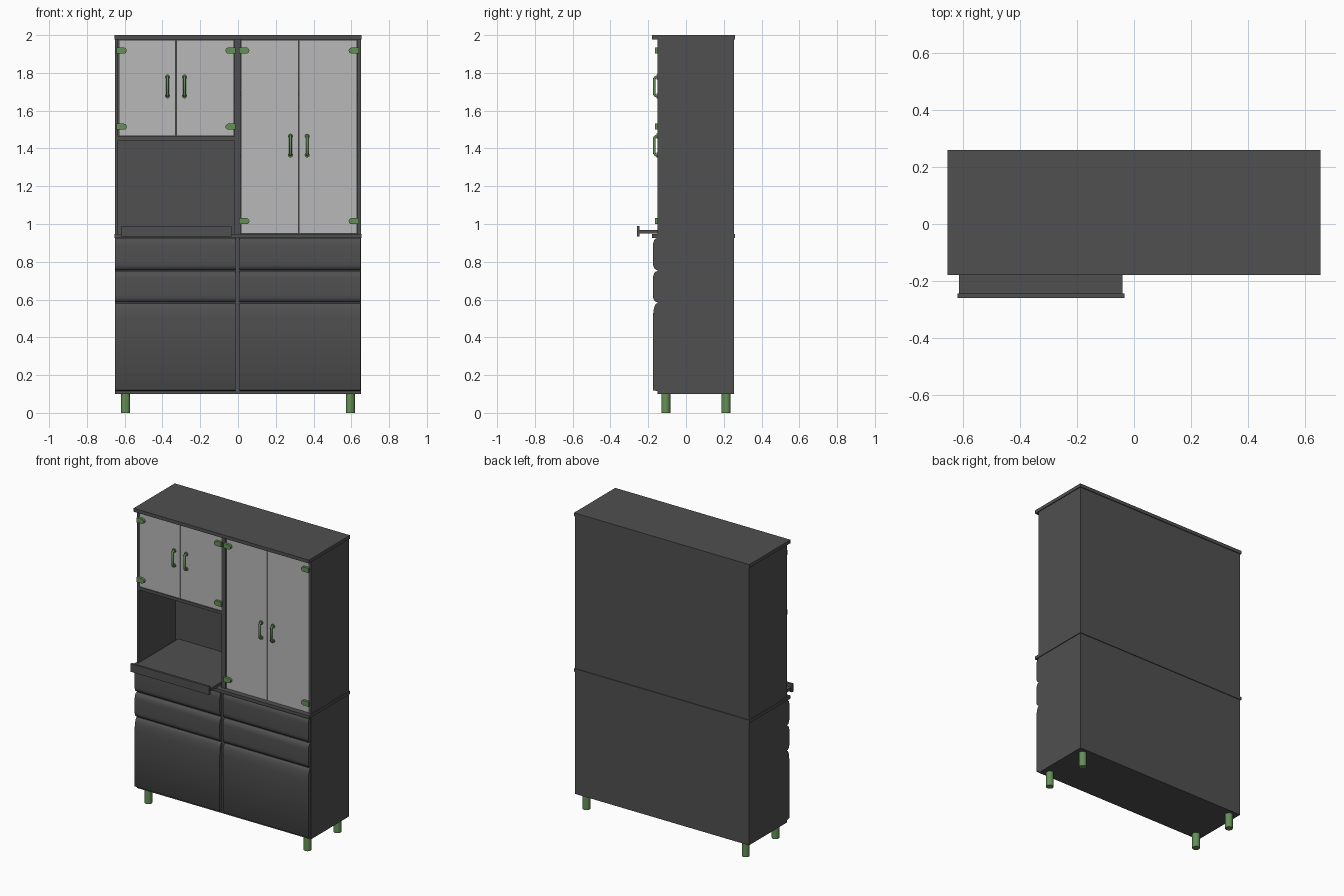
import bpy, bmesh, math
from mathutils import Matrix

if "Cube" in bpy.data.objects:
    bpy.data.objects.remove(bpy.data.objects["Cube"])


def material(name, rgb):
    m = bpy.data.materials.new(name)
    m.use_nodes = True
    m.diffuse_color = (*rgb, 1)
    m.node_tree.nodes["Principled BSDF"].inputs["Base Color"].default_value = (*rgb, 1)
    return m


GREY = material("dark grey", (0.08, 0.08, 0.08))
PALE = material("pale grey", (0.48, 0.48, 0.48))
GREEN = material("leaf green", (0.13, 0.28, 0.095))


def finish(name, bm, mat, smooth=False):
    bmesh.ops.recalc_face_normals(bm, faces=bm.faces)
    me = bpy.data.meshes.new(name)
    bm.to_mesh(me)
    bm.free()
    me.materials.append(mat)
    ob = bpy.data.objects.new(name, me)
    bpy.context.collection.objects.link(ob)
    if smooth:
        bpy.ops.object.select_all(action='DESELECT')
        ob.select_set(True)
        bpy.context.view_layer.objects.active = ob
        bpy.ops.object.shade_smooth_by_angle(angle=math.radians(35))
    return ob


def box(name, x, y, z, mat=GREY):
    bm = bmesh.new()
    size = [b - a for a, b in (x, y, z)]
    mid = [(a + b) / 2 for a, b in (x, y, z)]
    bmesh.ops.create_cube(bm, size=1, matrix=Matrix.Translation(mid) @ Matrix.Diagonal((*size, 1)))
    return finish(name, bm, mat)


def prism(name, points, offset, mat):
    """Extrude a closed outline along an offset vector."""
    bm = bmesh.new()
    face = bm.faces.new([bm.verts.new(p) for p in points])
    ext = bmesh.ops.extrude_face_region(bm, geom=[face])
    bmesh.ops.translate(bm, vec=offset, verts=[v for v in ext["geom"] if isinstance(v, bmesh.types.BMVert)])
    return finish(name, bm, mat, True)


FRONT, BACK = -0.15, 0.255
DEPTH = (FRONT, BACK)

# Carcass: lower block and overhanging slabs
box("lower_cabinet", (-0.65, 0.65), DEPTH, (0.10, 0.93))
box("worktop", (-0.655, 0.655), (-0.18, 0.26), (0.927, 0.948))
box("top_board", (-0.655, 0.655), (-0.18, 0.26), (1.977, 2.0))

# Upper cabinet panels
UP = (0.948, 1.977)
box("upper_right_side", (-0.65, -0.634), DEPTH, UP)
box("upper_left_side", (0.632, 0.65), DEPTH, UP)
box("centre_divider", (-0.018, 0.013), DEPTH, UP)
box("back_panel", (-0.634, 0.632), (0.24, BACK), UP)
box("niche_ceiling", (-0.634, -0.018), (FRONT, 0.24), (1.442, 1.462))
for i, z in enumerate((1.35, 1.68)):
    box(f"inner_shelf_{i + 1}", (0.013, 0.632), (-0.12, 0.24), (z, z + 0.015))

# Pull-out tray with a front lip
box("tray", (-0.615, -0.04), (-0.25, 0.24), (0.95, 0.968))
box("tray_lip", (-0.62, -0.034), (-0.26, -0.245), (0.935, 0.99))

# Drawer fronts with softly rounded edges
def drawer(name, x0, x1, z0, z1, top, bottom):
    y0, bulge, steps = -0.154, 0.021, 6
    pts = [(x0, FRONT, z0)]
    for i in range(steps + 1):
        a = math.pi / 2 * i / steps
        pts.append((x0, y0 - bulge * math.sin(a), z0 + bottom * (1 - math.cos(a))))
    for i in range(steps, -1, -1):
        a = math.pi / 2 * i / steps
        pts.append((x0, y0 - bulge * math.sin(a), z1 - top * (1 - math.cos(a))))
    pts.append((x0, FRONT, z1))
    prism(name, pts, (x1 - x0, 0, 0), GREY)


for side, x0, x1 in (("right", -0.65, -0.014), ("left", 0.009, 0.648)):
    drawer(f"{side}_big_drawer", x0, x1, 0.117, 0.58, 0.08, 0.004)
    drawer(f"{side}_middle_drawer", x0, x1, 0.587, 0.75, 0.04, 0.035)
    drawer(f"{side}_upper_drawer", x0, x1, 0.757, 0.925, 0.04, 0.035)

# Doors
DOOR = (-0.148, -0.135)
for name, x, z in (("short_door_outer", (-0.631, -0.330), (1.465, 1.974)),
                   ("short_door_inner", (-0.326, -0.021), (1.465, 1.974)),
                   ("tall_door_inner", (0.016, 0.320), (0.951, 1.974)),
                   ("tall_door_outer", (0.324, 0.629), (0.951, 1.974))):
    box(name, x, DOOR, z, PALE)


# Hinges: plates with a round end pointing into the door
def hinge(name, x, z, d):
    r, length = 0.016, 0.038
    pts = [(x, -0.147, z - r)]
    for i in range(13):
        a = -math.pi / 2 + math.pi * i / 12
        pts.append((x + d * (length + r * math.cos(a)), -0.147, z + r * math.sin(a)))
    pts.append((x, -0.147, z + r))
    prism(name, pts, (0, -0.017, 0), GREEN)


for i, (x, d, low) in enumerate(((-0.643, 1, 1.515), (-0.012, -1, 1.515),
                                 (0.006, 1, 1.015), (0.64, -1, 1.015))):
    hinge(f"upper_hinge_{i + 1}", x, 1.918, d)
    hinge(f"lower_hinge_{i + 1}", x, low, d)


def cylinder(name, centre, radius, height, turn=Matrix()):
    bm = bmesh.new()
    bmesh.ops.create_cone(bm, cap_ends=True, segments=24, radius1=radius, radius2=radius,
                          depth=height, matrix=Matrix.Translation(centre) @ turn)
    return finish(name, bm, GREEN, True)


# Bow handles with round foot plates
def handle(name, x, z):
    h = 0.05
    cu = bpy.data.curves.new(name, 'CURVE')
    cu.dimensions = '3D'
    cu.bevel_depth, cu.bevel_resolution, cu.use_fill_caps = 0.007, 2, True
    path = [(-0.147, -h), (-0.161, -h), (-0.168, -h + 0.010),
            (-0.168, h - 0.010), (-0.161, h), (-0.147, h)]
    sp = cu.splines.new('POLY')
    sp.points.add(len(path) - 1)
    for p, (y, dz) in zip(sp.points, path):
        p.co = (x, y, z + dz, 1)
    cu.materials.append(GREEN)
    bpy.context.collection.objects.link(bpy.data.objects.new(name, cu))
    for end, s in (("top", 1), ("bottom", -1)):
        cylinder(f"{name}_{end}_foot", (x, -0.151, z + s * h), 0.013, 0.010,
                 Matrix.Rotation(math.pi / 2, 4, 'X'))


for i, (x, z) in enumerate(((-0.373, 1.728), (-0.283, 1.728), (0.278, 1.415), (0.366, 1.415))):
    handle(f"handle_{i + 1}", x, z)

# Legs
for fb, y in (("front", -0.107), ("back", 0.212)):
    for side, x in (("right", -0.595), ("left", 0.595)):
        cylinder(f"{fb}_{side}_leg", (x, y, 0.0525), 0.024, 0.105)
